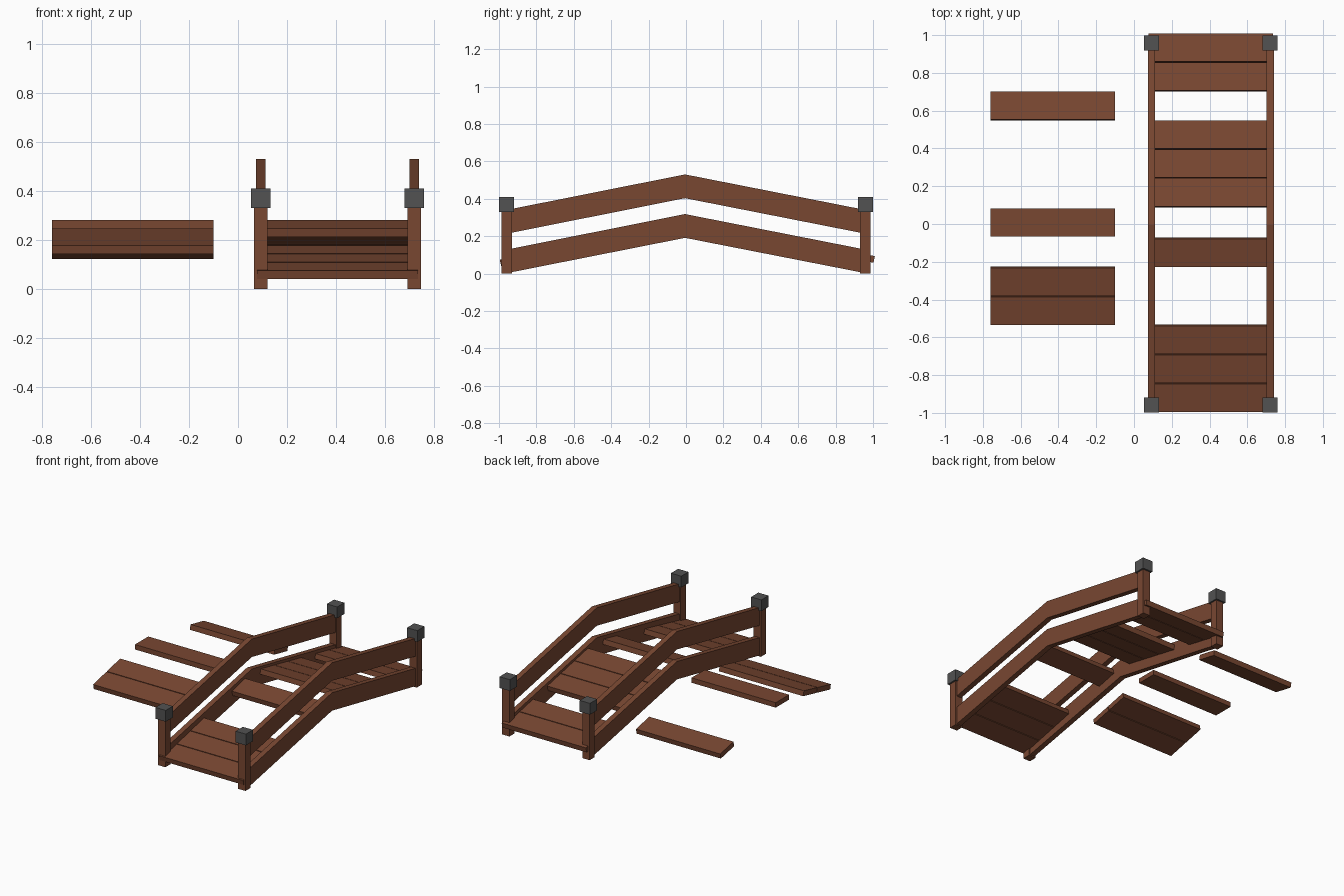
import bpy, bmesh
from mathutils import Vector

cube = bpy.data.objects.get("Cube")
if cube:
    bpy.data.objects.remove(cube, do_unlink=True)


def material(name, color):
    m = bpy.data.materials.new(name)
    m.use_nodes = True
    m.diffuse_color = color
    m.node_tree.nodes["Principled BSDF"].inputs["Base Color"].default_value = color
    return m


wood = material("red brown wood", (0.19, 0.063, 0.031, 1))
iron = material("dark grey iron", (0.085, 0.085, 0.085, 1))


def extrude_profile(name, profile, x0, x1, mat):
    """Extrude a closed (y, z) outline from x0 to x1."""
    bm = bmesh.new()
    face = bm.faces.new([bm.verts.new((x0, y, z)) for y, z in profile])
    res = bmesh.ops.extrude_face_region(bm, geom=[face])
    verts = [v for v in res["geom"] if isinstance(v, bmesh.types.BMVert)]
    bmesh.ops.translate(bm, verts=verts, vec=Vector((x1 - x0, 0, 0)))
    bmesh.ops.recalc_face_normals(bm, faces=bm.faces[:])
    mesh = bpy.data.meshes.new(name)
    bm.to_mesh(mesh)
    bm.free()
    mesh.materials.append(mat)
    obj = bpy.data.objects.new(name, mesh)
    bpy.context.collection.objects.link(obj)
    return obj


def box(name, x, y, half, z0, z1, mat):
    outline = [(y - half, z0), (y + half, z0), (y + half, z1), (y - half, z1)]
    return extrude_profile(name, outline, x - half, x + half, mat)


CENTER = 0.407
APEX_Y = -0.005
RAIL_END = 0.96
RAIL_DROP = 0.19

# Side rails, posts and iron caps
for side, sx in (("right", -1), ("left", 1)):
    x = CENTER + sx * 0.314
    for level, top in (("upper", 0.53), ("lower", 0.318)):
        bottom = top - 0.127
        outline = [(-RAIL_END, bottom - RAIL_DROP), (APEX_Y, bottom),
                   (RAIL_END, bottom - RAIL_DROP), (RAIL_END, top - RAIL_DROP),
                   (APEX_Y, top), (-RAIL_END, top - RAIL_DROP)]
        # keep the low ends on the ground
        outline = [(y, max(z, 0.002)) for y, z in outline]
        extrude_profile(f"{side}_{level}_rail", outline, x - 0.019, x + 0.019, wood)
    for end, ey in (("front", -1), ("back", 1)):
        box(f"{end}_{side}_post", x, ey * 0.958, 0.0285, 0, 0.34, wood)
        box(f"{end}_{side}_cap", x, ey * 0.959, 0.04, 0.33, 0.41, iron)

# Deck boards follow the arch; the missing ones lie beside the bridge
HALF_WIDTH = 0.33
THICK = 0.035
PITCH = 0.1535
LOOSE = {-3, -2, 0, 4}


def underside(y):
    if y < 0:
        return 0.247 + 0.225 * (y + 0.065)
    return 0.247 - 0.206 * (y - 0.085)


for i in range(-6, 7):
    y0 = -0.067 + i * PITCH
    y1 = y0 + PITCH - 0.005
    if i == 0:
        z0 = z1 = 0.247
    else:
        z0, z1 = underside(y0), underside(y1)
    lean = (z1 - z0) / (y1 - y0) * THICK
    outline = [(y0, z0), (y1, z1), (y1 - lean, z1 + THICK), (y0 - lean, z0 + THICK)]
    loose = i in LOOSE
    x = -0.43 if loose else CENTER
    name = f"{'loose' if loose else 'deck'}_board_{i + 7}"
    extrude_profile(name, outline, x - HALF_WIDTH, x + HALF_WIDTH, wood)
